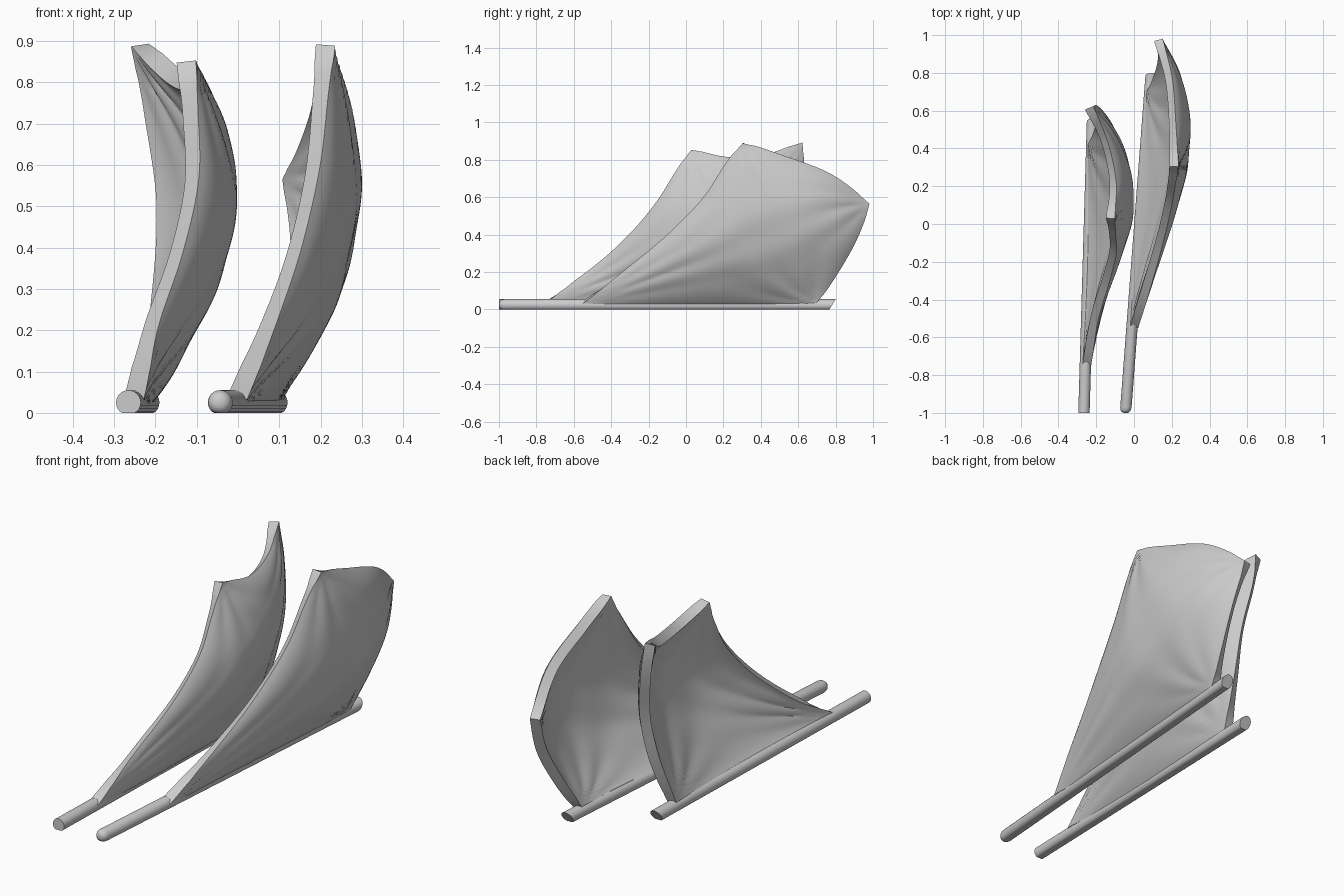
import bpy, bmesh, math
from mathutils import Vector

cube = bpy.data.objects.get("Cube")
if cube:
    bpy.data.objects.remove(cube)

grey = bpy.data.materials.new("plain grey")
grey.use_nodes = True
grey.diffuse_color = (0.6, 0.6, 0.6, 1)
grey.node_tree.nodes["Principled BSDF"].inputs["Base Color"].default_value = (0.6, 0.6, 0.6, 1)


def finish(name, bm, thickness=0):
    bmesh.ops.recalc_face_normals(bm, faces=bm.faces)
    mesh = bpy.data.meshes.new(name)
    bm.to_mesh(mesh)
    bm.free()
    obj = bpy.data.objects.new(name, mesh)
    bpy.context.collection.objects.link(obj)
    mesh.materials.append(grey)
    bpy.ops.object.select_all(action='DESELECT')
    obj.select_set(True)
    bpy.context.view_layer.objects.active = obj
    if thickness:
        solid = obj.modifiers.new("cloth thickness", 'SOLIDIFY')
        solid.thickness = thickness
        solid.offset = 0
        bpy.ops.object.modifier_apply(modifier=solid.name)
    bpy.ops.object.shade_smooth_by_angle(angle=math.radians(40))


def along(points, t):
    """Smooth curve through the points, t from 0 to 1."""
    p = [Vector(q) for q in points]
    p = [2 * p[0] - p[1]] + p + [2 * p[-1] - p[-2]]
    n = len(points) - 1
    i = min(int(t * n), n - 1)
    f = t * n - i
    a, b, c, d = p[i:i + 4]
    return 0.5 * (2 * b + (c - a) * f + (2 * a - 5 * b + 4 * c - d) * f ** 2
                  + (3 * b - a - 3 * c + d) * f ** 3)


def folds(u, v):
    """Soft creases fanning out of the four corners."""
    total = 0
    for a, b in ((u, v), (1 - u, v), (u, 1 - v), (1 - u, 1 - v)):
        r = math.hypot(a, b)
        angle = math.atan2(b, a)
        total += r * math.exp(-r / 0.2) * math.sin(2 * angle) * math.sin(14 * angle)
    return 0.06 * total


def sail(name, lead, trail, foot, head, bulge, steps=48):
    """Billowing sheet stretched between four edge curves."""
    bm = bmesh.new()
    grid = []
    c00, c01, c10, c11 = (Vector(q) for q in (lead[0], lead[-1], trail[0], trail[-1]))
    for i in range(steps + 1):
        u = i / steps
        row = []
        for j in range(steps + 1):
            v = j / steps
            p = (along(lead, v) * (1 - u) + along(trail, v) * u
                 + along(foot, u) * (1 - v) + along(head, u) * v
                 - c00 * (1 - u) * (1 - v) - c01 * (1 - u) * v
                 - c10 * u * (1 - v) - c11 * u * v)
            p.x += bulge * (16 * u * (1 - u) * v * (1 - v)) ** 0.8 + folds(u, v)
            row.append(bm.verts.new(p))
        grid.append(row)
    for r0, r1 in zip(grid, grid[1:]):
        for j in range(steps):
            bm.faces.new((r0[j], r1[j], r1[j + 1], r0[j + 1]))
    finish(name, bm, 0.047)


def rod(name, start, end, round_front, sides=24, radius=0.03):
    """Flat-bottomed rod with a slanted rear end."""
    bm = bmesh.new()
    rings = [(0, 1), (1, 1)]
    if round_front:
        rings = [(0.0, 0.35), (0.003, 0.7), (0.008, 0.9), (0.015, 1), (1, 1)]
    loops = []
    for t, size in rings:
        centre = Vector(start).lerp(Vector(end), t)
        loop = []
        for k in range(sides):
            a = math.tau * k / sides
            z = max(0, 0.025 + radius * size * math.sin(a))
            y = centre.y + (0.6 * (z - 0.055) if t == 1 else 0)
            loop.append(bm.verts.new((centre.x + radius * size * math.cos(a), y, z)))
        loops.append(loop)
    for a, b in zip(loops, loops[1:]):
        for k in range(sides):
            n = (k + 1) % sides
            bm.faces.new((a[k], a[n], b[n], b[k]))
    bm.faces.new(loops[0])
    bm.faces.new(loops[-1])
    bmesh.ops.remove_doubles(bm, verts=bm.verts, dist=0.0001)
    finish(name, bm)


# Right-hand rod and sail
rod("right_rod", (-0.265, -1, 0), (-0.22, 0.56, 0), False)
lead = [(-0.25, -0.75, 0.04), (-0.21, -0.5, 0.21), (-0.15, -0.3, 0.385),
        (-0.112, -0.15, 0.56), (-0.115, -0.05, 0.72), (-0.125, 0.03, 0.85)]
trail = [(-0.22, 0.42, 0.04), (-0.19, 0.51, 0.27), (-0.18, 0.57, 0.5),
         (-0.21, 0.61, 0.72), (-0.237, 0.615, 0.89)]
foot = [lead[0], (-0.232, -0.2, 0.035), trail[0]]
head = [lead[-1], (-0.112, 0.22, 0.8), (-0.155, 0.43, 0.815), trail[-1]]
sail("right_sail", lead, trail, foot, head, 0.09)

# Left-hand rod and sail
rod("left_rod", (-0.045, -1, 0), (0.09, 0.8, 0), True)
lead = [(0, -0.55, 0.04), (0.075, -0.3, 0.22), (0.135, -0.09, 0.39),
        (0.18, 0.1, 0.585), (0.2, 0.22, 0.77), (0.212, 0.305, 0.89)]
trail = [(0.09, 0.7, 0.04), (0.125, 0.8, 0.2), (0.145, 0.9, 0.38), (0.13, 0.975, 0.565)]
foot = [lead[0], (0.035, 0.08, 0.035), trail[0]]
head = [lead[-1], (0.205, 0.5, 0.815), (0.185, 0.76, 0.715), trail[-1]]
sail("left_sail", lead, trail, foot, head, 0.1)
